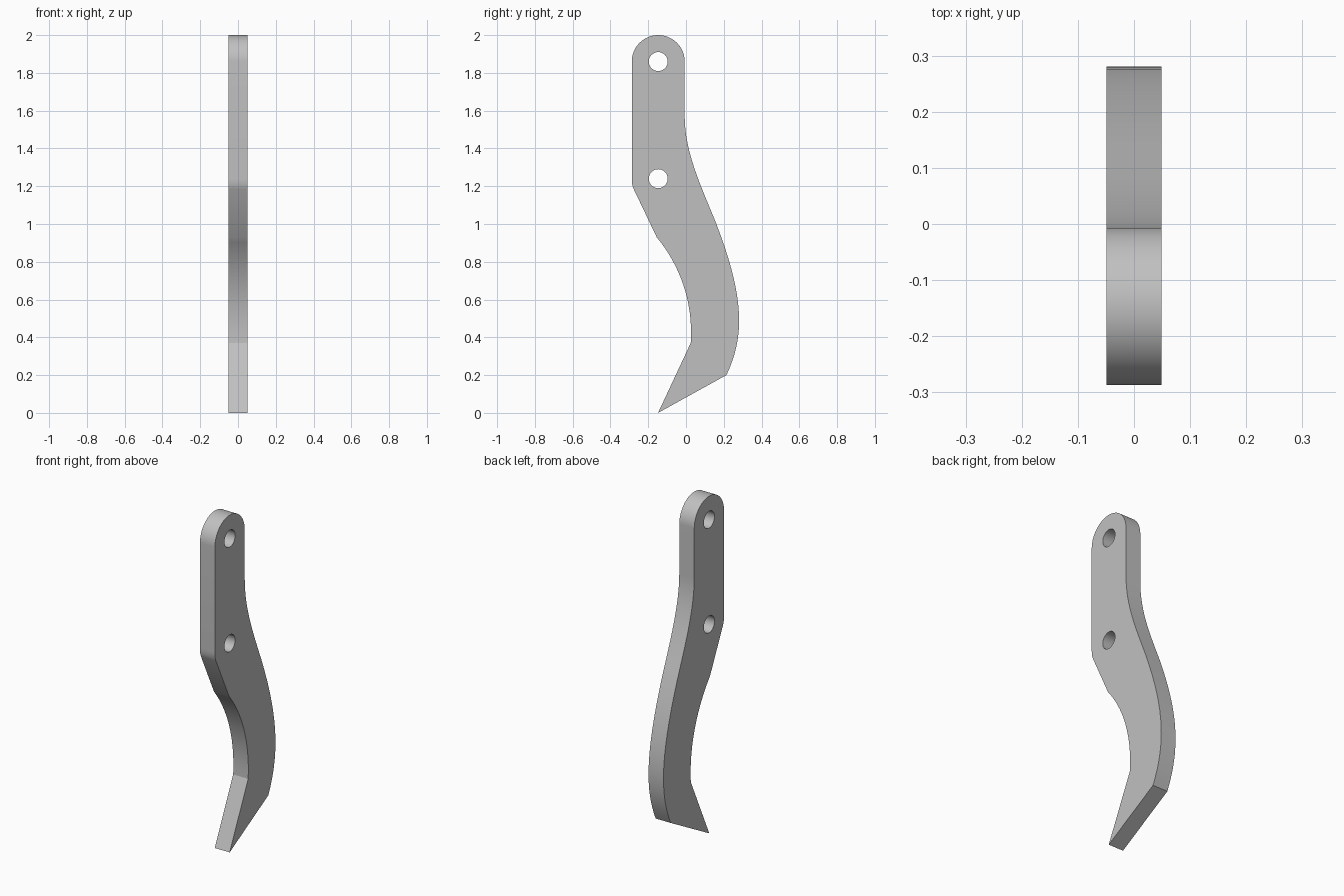
import bpy
import bmesh
from math import sin, cos, pi, radians
from mathutils import Matrix, Vector
from mathutils.geometry import interpolate_bezier

cube = bpy.data.objects.get("Cube")
if cube:
    bpy.data.objects.remove(cube, do_unlink=True)

THICKNESS = 0.098
HOLE_RADIUS = 0.05
TOP = Vector((-0.147, 1.86))  # centre of the rounded end


def arc(centre, radius, start, end, steps):
    angles = [radians(start + (end - start) * i / steps) for i in range(steps + 1)]
    return [centre + radius * Vector((cos(a), sin(a))) for a in angles]


def bend(start, handle_a, handle_b, end, steps=16):
    points = [Vector(p) for p in (start, handle_a, handle_b, end)]
    return [p.to_2d() for p in interpolate_bezier(*points, steps + 1)]


# Side profile: rounded end, front edge, pointed tip, then the back edge upwards
outline = arc(TOP, 0.14, 0, 180, 32)
outline += bend((-0.287, 1.24), (-0.287, 1.22), (-0.284, 1.20), (-0.277, 1.185), 6)
outline += bend((-0.155, 0.93), (-0.04, 0.79), (0.04, 0.60), (0.025, 0.37))
outline += [Vector((-0.148, 0)), Vector((0.214, 0.20))]
outline += bend((0.214, 0.20), (0.31, 0.40), (0.313, 0.61), (0.157, 1.01))[1:]
outline += bend((0.157, 1.01), (0.08, 1.20), (-0.007, 1.38), (-0.007, 1.57))[1:]

# Filled flat curve with two bolt holes, extruded to the plate thickness
curve = bpy.data.curves.new("shank", "CURVE")
curve.dimensions = "2D"
curve.fill_mode = "BOTH"
curve.extrude = THICKNESS / 2
holes = [arc(Vector((TOP.x, z)), HOLE_RADIUS, 0, 352.5, 47) for z in (1.86, 1.24)]
for loop in [outline] + holes:
    spline = curve.splines.new("POLY")
    spline.points.add(len(loop) - 1)
    for point, co in zip(spline.points, loop):
        point.co = (co.x, co.y, 0, 1)
    spline.use_cyclic_u = True

shank = bpy.data.objects.new("curved_shank", curve)
bpy.context.collection.objects.link(shank)
bpy.ops.object.select_all(action="DESELECT")
shank.select_set(True)
bpy.context.view_layer.objects.active = shank
bpy.ops.object.convert(target="MESH")
shank = bpy.context.view_layer.objects.active
shank.name = "curved_shank"

# Stand the profile upright and weld the caps to the walls
mesh = shank.data
mesh.transform(Matrix(((0, 0, 1, 0), (1, 0, 0, 0), (0, 1, 0, 0), (0, 0, 0, 1))))
bm = bmesh.new()
bm.from_mesh(mesh)
bmesh.ops.remove_doubles(bm, verts=bm.verts, dist=0.0005)
bmesh.ops.recalc_face_normals(bm, faces=bm.faces)
bm.to_mesh(mesh)
bm.free()

# Plain grey steel
steel = bpy.data.materials.new("grey_steel")
steel.use_nodes = True
steel.diffuse_color = (0.53, 0.53, 0.53, 1)
steel.node_tree.nodes["Principled BSDF"].inputs["Base Color"].default_value = steel.diffuse_color
mesh.materials.clear()
mesh.materials.append(steel)
bpy.ops.object.shade_smooth_by_angle(angle=radians(20))
